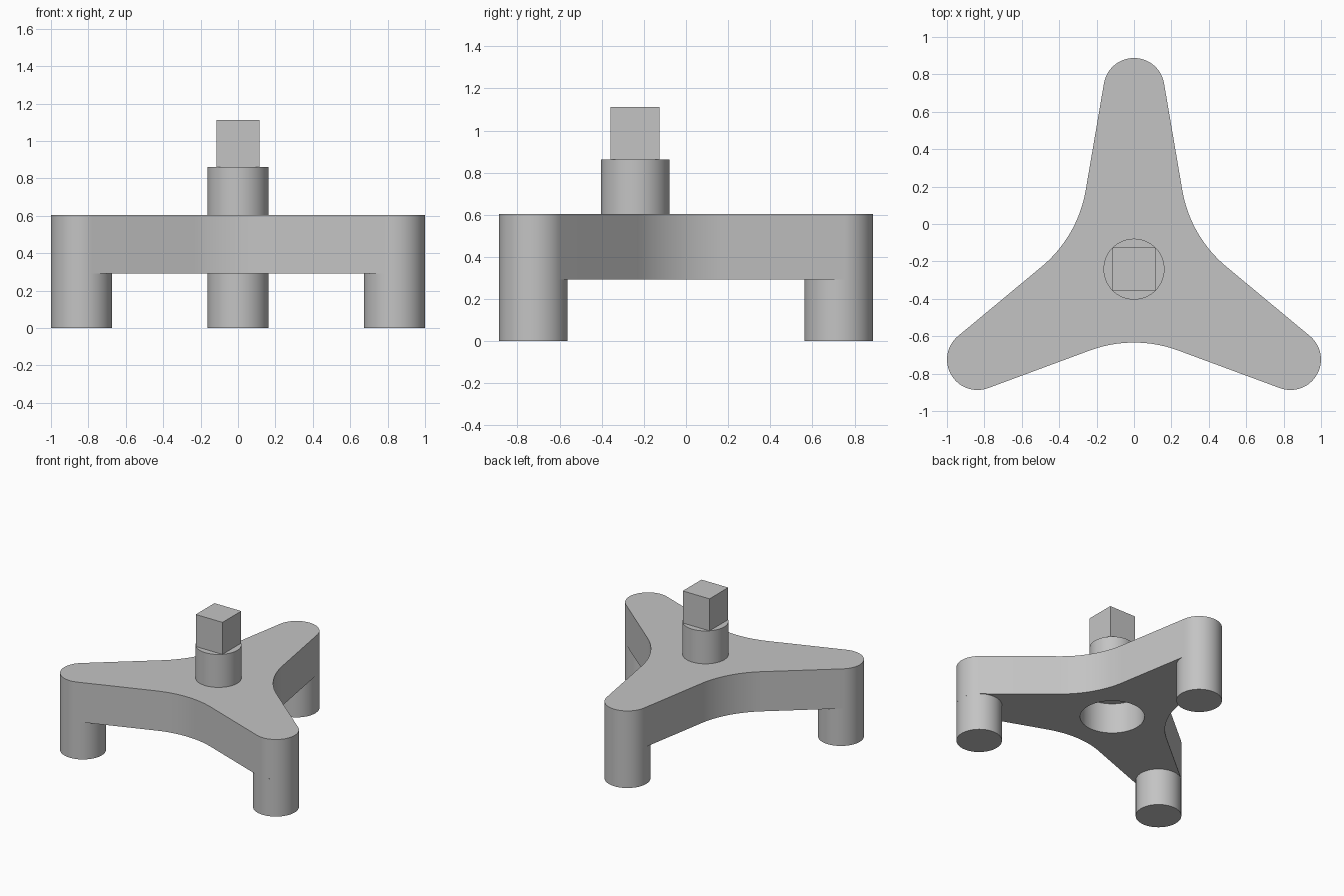
import bpy, bmesh, math
from mathutils import Vector

if "Cube" in bpy.data.objects:
    bpy.data.objects.remove(bpy.data.objects["Cube"], do_unlink=True)

CENTRE = Vector((0, -0.2415))   # hub axis
REACH = 0.966                   # hub to foot distance
R = 0.163                       # foot and post radius
TAPER = math.radians(9.7)       # how much each arm side narrows
FILLET = 0.68                   # radius of the hollow between arms
Z_LOW, Z_TOP = 0.293, 0.604     # body underside and top

grey = bpy.data.materials.new("plain grey")
grey.use_nodes = True
grey.diffuse_color = (0.55, 0.55, 0.55, 1)
grey.node_tree.nodes["Principled BSDF"].inputs["Base Color"].default_value = (0.55, 0.55, 0.55, 1)


def direction(angle):
    return Vector((math.cos(angle), math.sin(angle)))


def arc(centre, radius, start, end, steps):
    return [centre + radius * direction(start + (end - start) * i / steps)
            for i in range(steps + 1)]


def prism(name, outline, z0, z1, floor=True):
    """Extrude a counter-clockwise outline from z0 to z1."""
    bm = bmesh.new()
    low = [bm.verts.new((p.x, p.y, z0)) for p in outline]
    high = [bm.verts.new((p.x, p.y, z1)) for p in outline]
    n = len(outline)
    for i in range(n):
        j = (i + 1) % n
        bm.faces.new((low[i], low[j], high[j], high[i]))
    bm.faces.new(high)
    if floor:
        bm.faces.new(low[::-1])
    mesh = bpy.data.meshes.new(name)
    bm.to_mesh(mesh)
    bm.free()
    mesh.materials.append(grey)
    obj = bpy.data.objects.new(name, mesh)
    bpy.context.collection.objects.link(obj)
    return obj


def select(obj):
    bpy.ops.object.select_all(action='DESELECT')
    obj.select_set(True)
    bpy.context.view_layer.objects.active = obj


def smooth(obj):
    select(obj)
    bpy.ops.object.shade_smooth_by_angle(angle=math.radians(30))


def circle(centre, radius, steps=64):
    return arc(centre, radius, 0, math.tau, steps)[:-1]


# Three-armed body: rounded tips joined by straight sides and hollow fillets
arms = [math.radians(a) for a in (90, 210, 330)]
half = math.pi / 6 - TAPER
fillet_offset = (R + REACH * math.sin(TAPER) + FILLET) / math.cos(half)
outline = []
for a in arms:
    quarter = math.pi / 2 - TAPER
    outline += arc(CENTRE + REACH * direction(a), R, a - quarter, a + quarter, 32)
    m = a + math.pi / 3
    outline += arc(CENTRE + fillet_offset * direction(m), -FILLET, m + half, m - half, 20)
body = prism("tripod_body", outline, Z_LOW, Z_TOP)

# Blind round socket in the underside
cutter = prism("socket_cutter", circle(CENTRE, 0.23), Z_LOW - 0.1, Z_LOW + 0.24)
cutter.hide_render = True
cut = body.modifiers.new("socket", 'BOOLEAN')
cut.operation, cut.object, cut.solver = 'DIFFERENCE', cutter, 'EXACT'
select(body)
bpy.ops.object.modifier_apply(modifier="socket")
bpy.data.objects.remove(cutter, do_unlink=True)
smooth(body)

# Feet, turned upside down so the open end meets the body
for name, a in zip(("back_foot", "right_foot", "left_foot"), arms):
    foot = prism(name, circle(CENTRE + REACH * direction(a), R)[::-1], Z_LOW, 0, floor=False)
    smooth(foot)

# Round post with a square drive on top
smooth(prism("round_post", circle(CENTRE, R), Z_TOP, 0.862, floor=False))
square = arc(CENTRE, 0.116 * math.sqrt(2), math.pi / 4, math.pi * 9 / 4, 4)[:-1]
prism("square_drive", square, 0.862, 1.113, floor=False)
